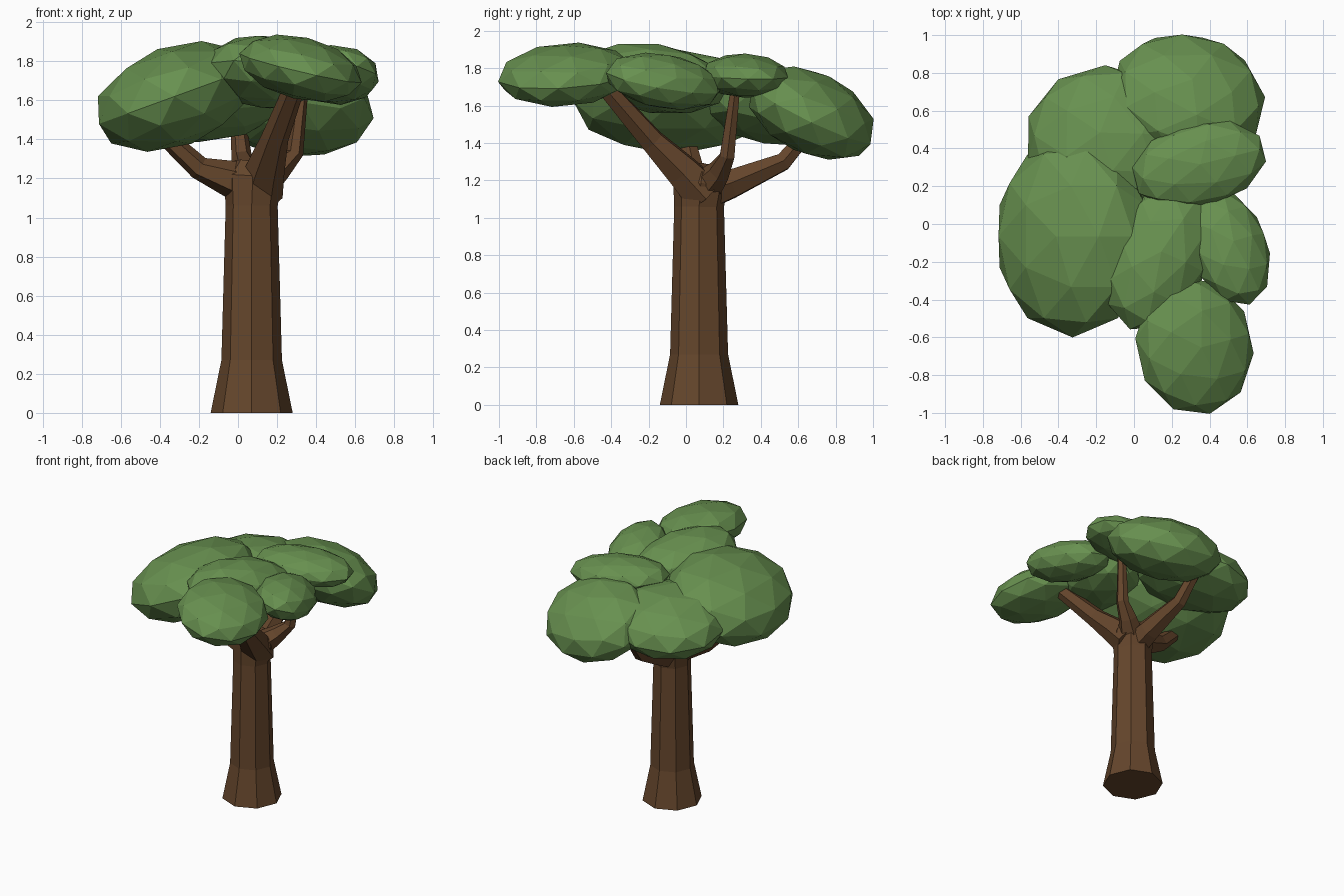
import bpy, bmesh, math
from mathutils import Vector, Euler

if "Cube" in bpy.data.objects:
    bpy.data.objects.remove(bpy.data.objects["Cube"])


def material(name, rgb):
    m = bpy.data.materials.new(name)
    m.use_nodes = True
    m.diffuse_color = (*rgb, 1)
    bsdf = m.node_tree.nodes["Principled BSDF"]
    bsdf.inputs["Base Color"].default_value = (*rgb, 1)
    bsdf.inputs["Roughness"].default_value = 0.9
    return m


bark = material("bark brown", (0.13, 0.061, 0.025))
leaf = material("leaf green", (0.137, 0.28, 0.079))


def finish(name, bm, mat):
    bmesh.ops.recalc_face_normals(bm, faces=bm.faces[:])
    mesh = bpy.data.meshes.new(name)
    bm.to_mesh(mesh)
    bm.free()
    mesh.materials.append(mat)
    obj = bpy.data.objects.new(name, mesh)
    bpy.context.collection.objects.link(obj)
    return obj


def limb(name, stations, sides):
    """Faceted tube through (x, y, z, radius) stations."""
    bm = bmesh.new()
    points = [Vector(s[:3]) for s in stations]
    rings = []
    for i, p in enumerate(points):
        along = points[min(i + 1, len(points) - 1)] - points[max(i - 1, 0)]
        turn = Vector((0, 0, 1)).rotation_difference(along)
        ring = []
        for k in range(sides):
            a = math.tau * k / sides
            ring.append(bm.verts.new(p + turn @ Vector((math.cos(a), math.sin(a), 0)) * stations[i][3]))
        rings.append(ring)
    for low, high in zip(rings, rings[1:]):
        for k in range(sides):
            n = (k + 1) % sides
            bm.faces.new((low[k], low[n], high[n], high[k]))
    bm.faces.new(rings[0][::-1])
    bm.faces.new(rings[-1])
    return finish(name, bm, bark)


def clump(name, centre, radii, tilt):
    """Faceted, tilted leaf mass."""
    bm = bmesh.new()
    bmesh.ops.create_icosphere(bm, subdivisions=2, radius=1.03)
    turn = Euler([math.radians(t) for t in tilt]).to_matrix()
    for v in bm.verts:
        v.co = turn @ (v.co * Vector(radii)) + Vector(centre)
    return finish(name, bm, leaf)


# Trunk with flared foot and a swelling where the branches fork
c = 0.07
limb("trunk", [(c, c, 0, 0.21), (c, c, 0.27, 0.155), (c, c, 1.06, 0.133),
               (0.075, 0.08, 1.2, 0.15), (0.09, 0.09, 1.27, 0.11)], 8)

# Branches
limb("right_branch", [(0.1, c, 1.14, 0.1), (-0.04, 0.06, 1.2, 0.095),
                      (-0.2, 0.04, 1.255, 0.06), (-0.4, 0, 1.44, 0.045)], 6)
limb("front_branch", [(0.11, 0.1, 1.12, 0.12), (0.14, -0.02, 1.25, 0.1),
                      (0.19, -0.18, 1.41, 0.07), (0.31, -0.45, 1.72, 0.05)], 6)
limb("left_branch", [(0.1, 0.1, 1.16, 0.1), (0.21, 0.18, 1.25, 0.065),
                     (0.29, 0.22, 1.33, 0.045), (0.335, 0.265, 1.7, 0.028)], 6)
limb("back_branch", [(c, 0.06, 1.12, 0.11), (0.06, 0.24, 1.18, 0.085),
                     (0.02, 0.52, 1.3, 0.053), (0.0, 0.68, 1.49, 0.04)], 6)

# Leaf clumps: centre, radii, tilt in degrees
clump("right_leaves", (-0.325, -0.065, 1.62), (0.42, 0.52, 0.25), (0, -20, 0))
clump("back_right_leaves", (-0.16, 0.45, 1.59), (0.41, 0.385, 0.19), (-10, -6, 0))
clump("back_leaves", (0.285, 0.67, 1.56), (0.405, 0.355, 0.213), (-27, 0, -14))
clump("left_leaves", (0.345, 0.315, 1.76), (0.355, 0.22, 0.115), (0, 3, 14))
clump("middle_leaves", (0.135, -0.17, 1.745), (0.26, 0.41, 0.18), (-8, 0, -22))
clump("front_left_leaves", (0.5, -0.12, 1.73), (0.205, 0.32, 0.14), (-8, 14, 18))
clump("front_leaves", (0.32, -0.645, 1.765), (0.31, 0.36, 0.155), (6, 12, 14))
